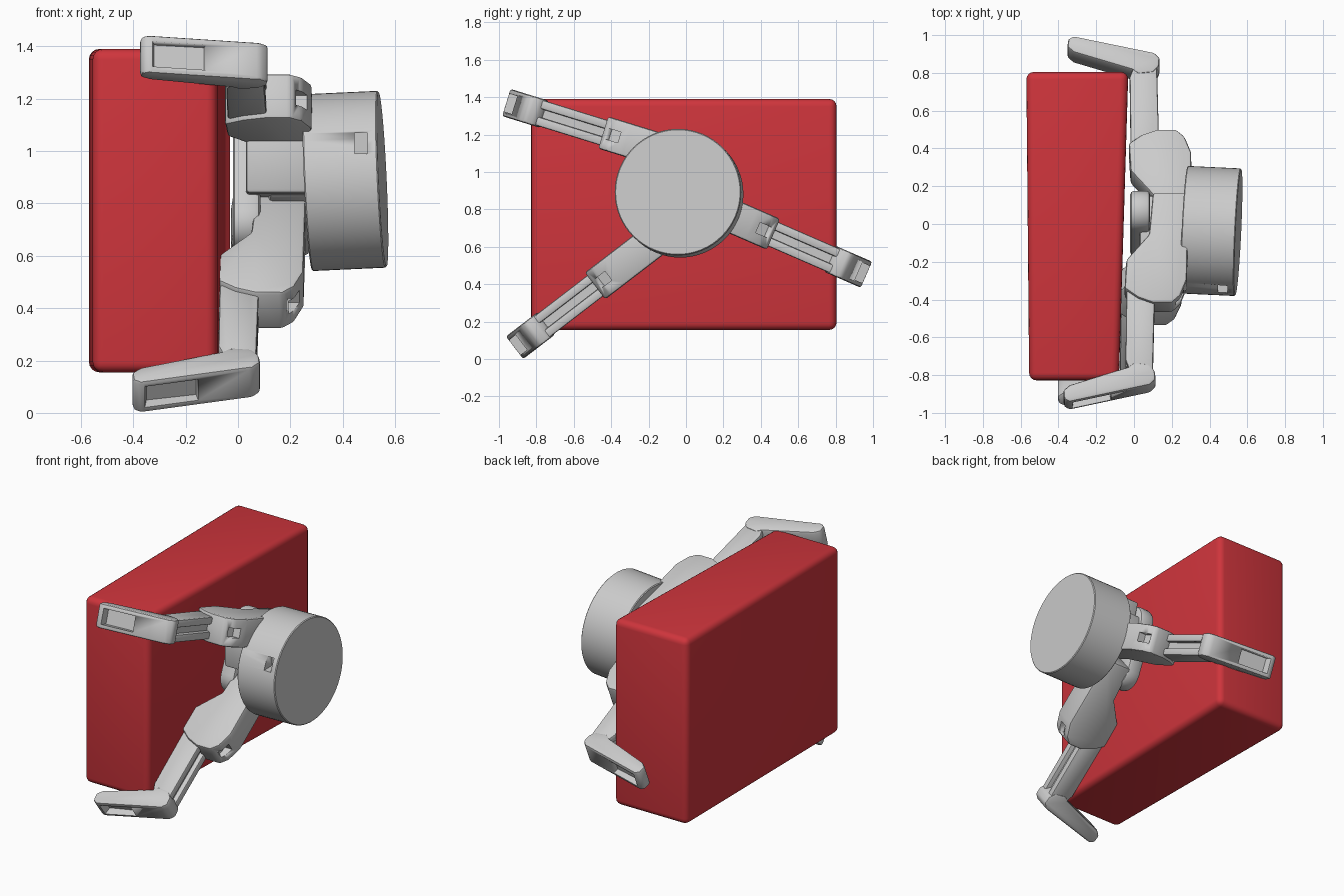
import bpy, bmesh, math
from mathutils import Vector, Matrix

if "Cube" in bpy.data.objects:
    bpy.data.objects.remove(bpy.data.objects["Cube"])


def finish(bm, name, bevel=0.0, segs=2, mat=None):
    bmesh.ops.recalc_face_normals(bm, faces=bm.faces)
    if bevel:
        edges = [e for e in bm.edges if e.calc_face_angle(0) > 0.4]
        bmesh.ops.bevel(bm, geom=edges, offset=bevel, segments=segs, profile=0.5,
                        affect='EDGES', clamp_overlap=True)
    me = bpy.data.meshes.new(name)
    bm.to_mesh(me)
    bm.free()
    ob = bpy.data.objects.new(name, me)
    bpy.context.collection.objects.link(ob)
    if mat:
        me.materials.append(mat)
    bpy.ops.object.select_all(action='DESELECT')
    ob.select_set(True)
    bpy.context.view_layer.objects.active = ob
    bpy.ops.object.shade_smooth_by_angle(angle=math.radians(35))
    return ob


def prism(name, pts, to_world, t0, t1, bevel=0.012):
    """Extrude a 2D profile from t0 to t1; to_world maps (a, b, t) to space."""
    bm = bmesh.new()
    lo = [bm.verts.new(to_world(a, b, t0)) for a, b in pts]
    hi = [bm.verts.new(to_world(a, b, t1)) for a, b in pts]
    bm.faces.new(lo)
    bm.faces.new(hi)
    for i in range(len(pts)):
        j = (i + 1) % len(pts)
        bm.faces.new((lo[i], lo[j], hi[j], hi[i]))
    return finish(bm, name, bevel)


def cut(ob, cutter):
    cutter.hide_render = True
    cutter.hide_viewport = True
    cutter.display_type = 'WIRE'
    m = ob.modifiers.new("recess", 'BOOLEAN')
    m.operation = 'DIFFERENCE'
    m.solver = 'EXACT'
    m.object = cutter


CY, CZ = -0.037, 0.886

# gripped red box, slightly skewed on the hand side
red = bpy.data.materials.new("red")
red.diffuse_color = (0.62, 0.035, 0.045, 1)
red.use_nodes = True
red.node_tree.nodes["Principled BSDF"].inputs["Base Color"].default_value = red.diffuse_color
bm = bmesh.new()
bmesh.ops.create_cube(bm, size=1)
for v in bm.verts:
    sx, sy, sz = (c > 0 for c in v.co)
    v.co = ((-0.03 if sy else -0.08) if sx else (-0.57 if sy else -0.555),
            0.805 if sy else -0.828, 1.39 if sz else 0.155)
finish(bm, "gripped_box", 0.04, 4, red)

# round hub, tilted a little
axis = Vector((1, -0.047, 0.046)).normalized()
rot = axis.to_track_quat('Z', 'Y').to_matrix().to_4x4()
bm = bmesh.new()
bmesh.ops.create_cone(bm, cap_ends=True, segments=64, radius1=0.338, radius2=0.338, depth=0.285,
                      matrix=Matrix.Translation((0.41, CY, CZ)) @ rot)
hub = finish(bm, "hub", 0.005, 1)
# small socket in the hub side
bm = bmesh.new()
bmesh.ops.create_cube(bm, size=1, matrix=Matrix.Translation((0.47, -0.34, 1.03))
                      @ Matrix.Diagonal((0.05, 0.12, 0.08, 1)))
cut(hub, finish(bm, "hub_socket_cutter"))

# palm: stadium-shaped pad plus the block joining it to the hub
PERP = Vector((0.396, 0.918))
ang0 = math.atan2(PERP.y, PERP.x)
pad = []
for end, base in ((1, ang0), (-1, ang0 + math.pi)):
    for k in range(13):
        a = base - math.pi / 2 + math.pi * k / 12
        pad.append((CY + 0.04 + end * 0.16 * PERP.x + 0.11 * math.cos(a),
                    CZ - 0.01 + end * 0.16 * PERP.y + 0.11 * math.sin(a)))
prism("palm_pad", pad, lambda a, b, t: (t, a, b), -0.02, 0.085, 0.02)
prism("palm_block", [(-0.19, 0.84), (0.15, 0.80), (0.15, 1.03), (-0.19, 1.06)],
      lambda a, b, t: (t, a, b), 0.03, 0.30, 0.015)

# finger side profiles: (distance from pivot, x)
KNUCKLE = [(-0.06, 0.29), (-0.06, 0.10), (0.17, 0.08), (0.31, -0.04), (0.47, -0.05),
           (0.52, 0.02), (0.55, 0.10), (0.55, 0.20), (0.51, 0.245), (0.42, 0.28)]
RAIL = [(0.46, -0.02), (0.48, -0.04), (0.86, -0.045), (0.93, -0.02), (0.95, 0.04),
        (0.92, 0.10), (0.50, 0.11), (0.46, 0.08)]
CORE = [(0.46, -0.02), (0.91, -0.02), (0.91, 0.07), (0.46, 0.08)]
TIP = [(0.875, 0.0), (0.885, 0.08), (0.92, 0.11), (0.97, 0.115), (1.0, 0.085),
       (1.095, -0.34), (1.08, -0.37), (1.03, -0.375), (1.0, -0.34), (0.90, -0.03)]
SCOOP = [(1.01, -0.13), (1.045, -0.32), (1.2, -0.34), (1.2, -0.09)]
NOTCH = [(0.46, 0.215), (0.51, 0.20), (0.60, 0.30), (0.46, 0.32)]

# name, pivot y, pivot z, direction in degrees (seen from +x), x shift
for name, py, pz, deg, dx in (("upper", 0.083, 1.048, 162.8, 0.0),
                              ("side", CY, CZ, -23.5, 0.022),
                              ("lower", -0.05, 0.725, 217.5, -0.03)):
    c, s = math.cos(math.radians(deg)), math.sin(math.radians(deg))

    def place(r, x, t, c=c, s=s, py=py, pz=pz, dx=dx):
        return (x + dx, py + r * c - t * s, pz + r * s + t * c)

    kn = prism(name + "_finger_knuckle", KNUCKLE, place, -0.09, 0.09, 0.014)
    cut(kn, prism(name + "_knuckle_cutter", NOTCH, place, -0.03, 0.03, 0))
    for side in (-1, 1):
        a, b = sorted((side * 0.022, side * 0.07))
        prism(f"{name}_finger_rail_{'a' if side < 0 else 'b'}", RAIL, place, a, b, 0.01)
    prism(name + "_finger_core", CORE, place, -0.03, 0.03, 0)
    tip = prism(name + "_fingertip", TIP, place, -0.076, 0.076, 0.014)
    cut(tip, prism(name + "_fingertip_cutter", SCOOP, place, -0.05, 0.05, 0))
